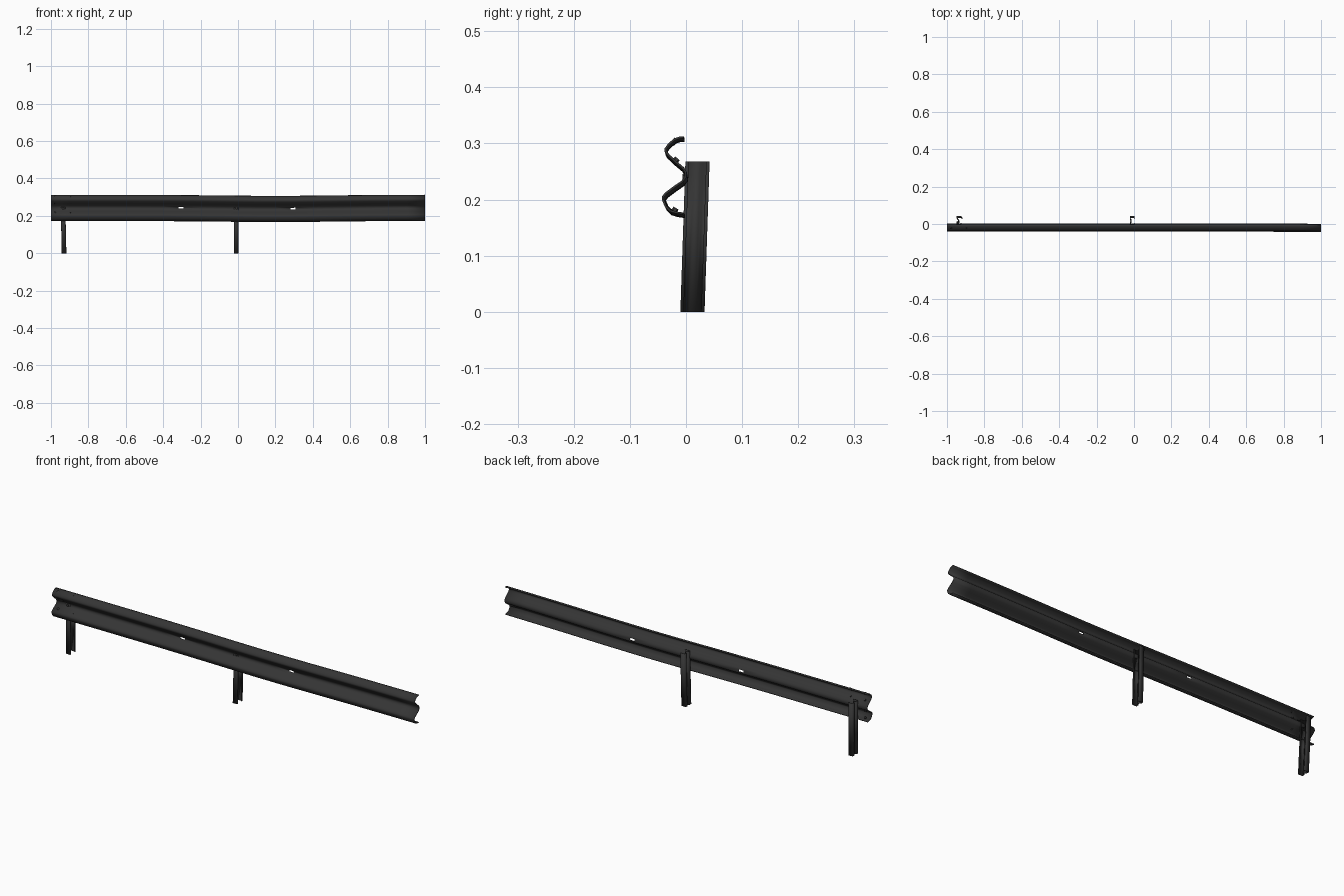
import bpy, bmesh, math
from mathutils import Vector, Matrix

if "Cube" in bpy.data.objects:
    bpy.data.objects.remove(bpy.data.objects["Cube"])

steel = bpy.data.materials.new("dark_steel")
steel.diffuse_color = (0.035, 0.035, 0.035, 1)
steel.use_nodes = True
steel.node_tree.nodes["Principled BSDF"].inputs["Base Color"].default_value = steel.diffuse_color


def finish(bm, name, angle=35):
    bmesh.ops.recalc_face_normals(bm, faces=bm.faces)
    mesh = bpy.data.meshes.new(name)
    bm.to_mesh(mesh)
    bm.free()
    ob = bpy.data.objects.new(name, mesh)
    bpy.context.collection.objects.link(ob)
    mesh.materials.append(steel)
    bpy.ops.object.select_all(action='DESELECT')
    ob.select_set(True)
    bpy.context.view_layer.objects.active = ob
    bpy.ops.object.shade_smooth_by_angle(angle=math.radians(angle))
    return ob


def solidify(ob, thickness):
    mod = ob.modifiers.new("thickness", 'SOLIDIFY')
    mod.thickness = thickness
    mod.offset = 0


def bend(x):
    # slight dent and twist along the rail: returns (dy top, dy bottom, dz)
    e = max(0.0, (x - 0.5) / 0.5)
    sag = -0.005 * math.exp(-((x - 0.2) / 0.4) ** 2)
    return 0.001 * (1 - e), 0.003 * (1 - e), sag + 0.001 * e


# W-beam rail: (y, z) cross-section swept along x, with two slots in the valley
profile = [(-0.004, 0.310), (-0.013, 0.309), (-0.021, 0.306), (-0.031, 0.297),
           (-0.036, 0.290), (-0.036, 0.285), (-0.032, 0.279), (-0.018, 0.266),
           (-0.006, 0.256), (-0.001, 0.249), (-0.001, 0.239), (-0.007, 0.231),
           (-0.020, 0.222), (-0.036, 0.210), (-0.041, 0.204), (-0.041, 0.199),
           (-0.036, 0.187), (-0.028, 0.179), (-0.018, 0.176), (-0.005, 0.174)]
slots = [-0.305, 0.295]
half = 0.013
xs = [-1 + 0.1 * i for i in range(21)]
xs = [x for x in xs if all(abs(x - s) > 0.03 for s in slots)]
xs = sorted(xs + [s + d for s in slots for d in (-half, half)])
bm = bmesh.new()
grid = []
for x in xs:
    top, low, dz = bend(x)
    grid.append([bm.verts.new((x, y + (top if z > 0.244 else low), z + dz))
                 for y, z in profile])
for i in range(len(xs) - 1):
    mid = (xs[i] + xs[i + 1]) / 2
    for j in range(len(profile) - 1):
        if j == 9 and any(abs(mid - s) < 0.005 for s in slots):
            continue
        bm.faces.new((grid[i][j], grid[i + 1][j], grid[i + 1][j + 1], grid[i][j + 1]))
solidify(finish(bm, "rail_beam", 50), 0.004)

# Sigma-shaped posts leaning backwards
section = [(0.013, 0.006), (0.013, 0.001), (-0.009, 0.001), (-0.009, 0.012),
           (-0.002, 0.017), (-0.002, 0.026), (-0.009, 0.031), (-0.009, 0.042),
           (0.013, 0.042), (0.013, 0.037)]


def post(name, cx, lean_x):
    bm = bmesh.new()
    rings = [[bm.verts.new((cx + x + dx, y + dy, z)) for x, y in section]
             for z, dx, dy in ((0, 0, -0.010), (0.268, lean_x, -0.001))]
    for j in range(len(section) - 1):
        bm.faces.new((rings[0][j], rings[0][j + 1], rings[1][j + 1], rings[1][j]))
    solidify(finish(bm, name, 30), 0.003)


post("left_post", -0.932, -0.006)
post("middle_post", -0.012, 0.0)


# Bolts: hexagonal head aligned to a direction
def bolt(name, at, direction, radius, depth):
    bm = bmesh.new()
    rot = Vector((0, 0, 1)).rotation_difference(Vector(direction)).to_matrix().to_4x4()
    bmesh.ops.create_cone(bm, cap_ends=True, segments=6, radius1=radius, radius2=radius * 0.85,
                          depth=depth, matrix=Matrix.Translation(at) @ rot)
    finish(bm, name)


# Rail-to-post bolts in the valley
for n, x in (("left", -0.935), ("middle", -0.008)):
    bolt(n + "_post_bolt", (x, -0.002, 0.24), (0, -1, 0), 0.007, 0.008)

# Splice nuts behind the rail slopes at the left end
spots = [(-0.021, 0.303, 0.7, -0.7), (-0.018, 0.270, 0.65, 0.75),
         (-0.022, 0.217, 0.55, -0.8), (-0.020, 0.181, 0.5, 0.85)]
for k, x in enumerate((-0.975, -0.895)):
    for m, (y, z, dy, dz) in enumerate(spots):
        bolt(f"splice_nut_{k}_{m}", (x, y, z), (0, dy, dz), 0.006, 0.009)
